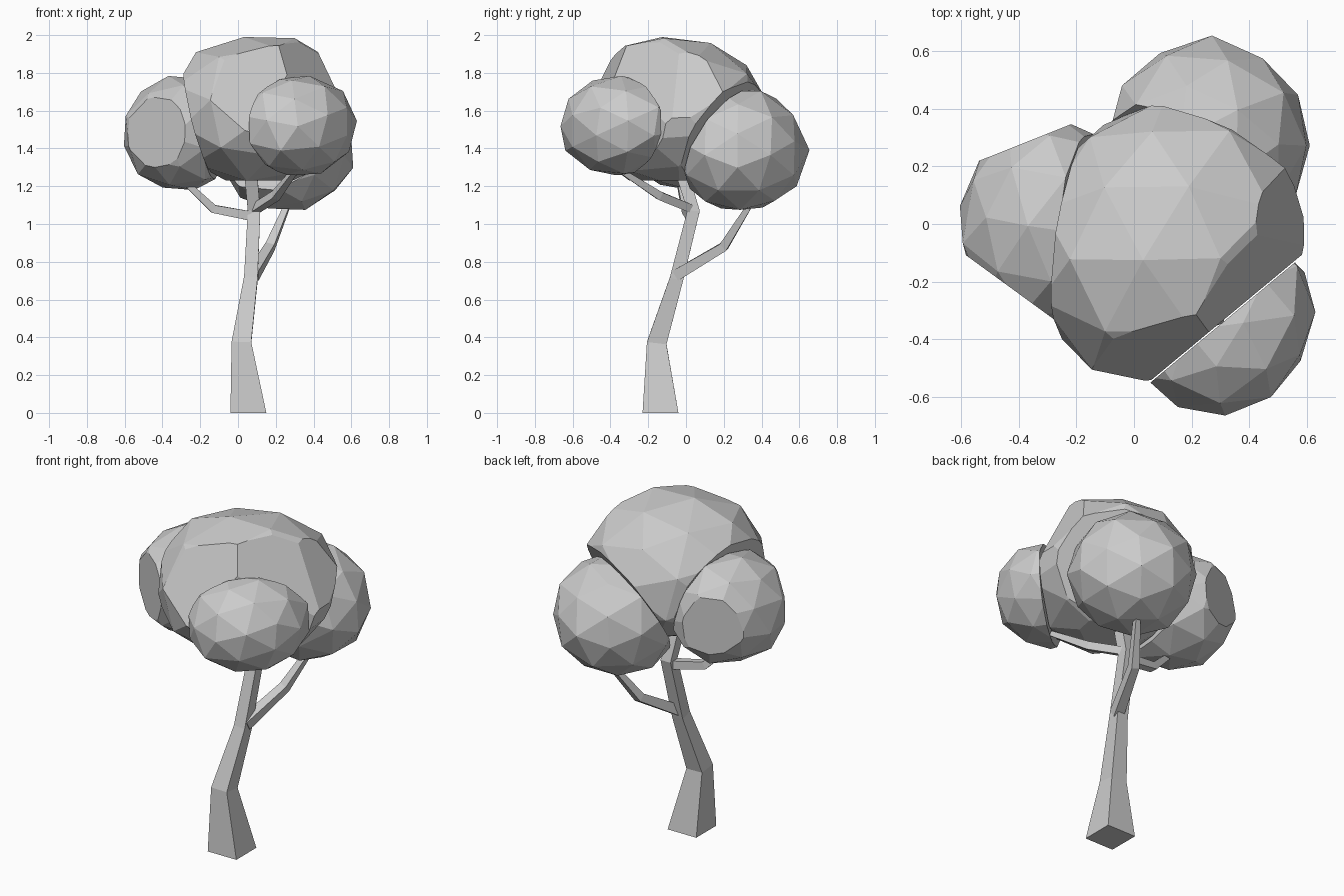
import bpy, bmesh, math, random
from mathutils import Vector, Matrix

random.seed(4)
cube = bpy.data.objects.get("Cube")
if cube:
    bpy.data.objects.remove(cube)

grey = bpy.data.materials.new("plain grey")
grey.use_nodes = True
colour = (0.6, 0.6, 0.6, 1)
grey.diffuse_color = colour
grey.node_tree.nodes["Principled BSDF"].inputs["Base Color"].default_value = colour


def finish(bm, name):
    bmesh.ops.recalc_face_normals(bm, faces=bm.faces[:])
    mesh = bpy.data.meshes.new(name)
    bm.to_mesh(mesh)
    bm.free()
    mesh.materials.append(grey)
    obj = bpy.data.objects.new(name, mesh)
    bpy.context.collection.objects.link(obj)
    return obj


def clump(name, centre, radii, heading, cuts):
    """Faceted leaf ball turned to a heading, trimmed flat by planes."""
    bm = bmesh.new()
    bmesh.ops.create_icosphere(bm, subdivisions=2, radius=1)
    spin = Matrix.Rotation(random.uniform(0, 3), 3, (0.3, 0.5, 1))
    turn = Matrix.Rotation(heading, 3, "Z")
    for v in bm.verts:
        p = spin @ v.co * random.uniform(0.98, 1.04)
        v.co = Vector(centre) + turn @ Vector(a * b for a, b in zip(p, radii))
    for point, normal in cuts:
        bmesh.ops.bisect_plane(bm, geom=bm.verts[:] + bm.edges[:] + bm.faces[:],
                               plane_co=point, plane_no=normal, clear_outer=True)
        bmesh.ops.holes_fill(bm, edges=[e for e in bm.edges if e.is_boundary])
    return finish(bm, name)


def limb(name, rings):
    """Four-sided tapering limb through (x, y, z, half width) rings."""
    bm = bmesh.new()
    loops = []
    points = [Vector(r[:3]) for r in rings]
    for i, ring in enumerate(rings):
        along = points[min(i + 1, len(points) - 1)] - points[max(i - 1, 0)]
        along.normalize()
        if i == 0 and name == "trunk":
            along = Vector((0, 0, 1))
        side = Vector((1, 0, 0)) if abs(along.x) < 0.7 else Vector((0, 1, 0))
        side = (side - along * side.dot(along)).normalized()
        other = along.cross(side)
        loops.append([bm.verts.new(points[i] + (side * a + other * b) * ring[3])
                      for a, b in ((-1, -1), (1, -1), (1, 1), (-1, 1))])
    for low, high in zip(loops, loops[1:]):
        for k in range(4):
            n = (k + 1) % 4
            bm.faces.new((low[k], low[n], high[n], high[k]))
    bm.faces.new(loops[0][::-1])
    bm.faces.new(loops[-1])
    return finish(bm, name)


# Trunk and branches
limb("trunk", [(0.055, -0.135, 0, 0.095), (0.018, -0.155, 0.37, 0.052),
               (0.068, -0.05, 0.71, 0.036), (0.085, 0.04, 1.07, 0.033),
               (0.065, -0.03, 1.3, 0.034)])
limb("back_branch", [(0.08, -0.05, 0.73, 0.03), (0.17, 0.2, 0.88, 0.024),
                     (0.27, 0.35, 1.12, 0.014)])
limb("left_branch", [(0.08, 0.03, 1.04, 0.025), (-0.13, 0, 1.08, 0.022),
                     (-0.31, -0.04, 1.25, 0.014)])
limb("front_branch", [(0.09, 0.03, 1.08, 0.022), (0.2, -0.14, 1.15, 0.022),
                      (0.3, -0.34, 1.28, 0.014)])

# Leaf clumps: each side clump shares a trimming plane with the crown.
# Radii run outward, across and up; further planes flatten broad facets.
sides = {
    "right_leaf_clump": ((-0.3, 0.01, 1.48), (0.31, 0.36, 0.31),
                         [((-0.2, 0, 1.54), (0.96, -0.12, 0.25)),
                          ((-0.43, -0.22, 1.5), (-0.59, -0.81, 0)),
                          ((-0.36, 0.29, 1.5), (-0.37, 0.93, 0))]),
    "back_leaf_clump": ((0.26, 0.29, 1.39), (0.35, 0.36, 0.33),
                        [((0.5, 0.1, 1.53), (-0.4, -0.75, 0.5))]),
    "front_leaf_clump": ((0.31, -0.35, 1.52), (0.3, 0.34, 0.275),
                         [((0.31, -0.34, 1.6), (-0.64, 0.77, 0))]),
}
# Broad facets of the crown: front shoulder, two side shoulders, underside
crown_cuts = [((-0.1, -0.42, 1.83), (0.16, -0.91, 0.4)),
              ((0.27, -0.27, 1.9), (0.91, -0.62, 0.5)),
              ((0.5, 0, 1.75), (0.9, 0, 0.43)),
              ((0, 0, 1.23), (0, 0, -1))]
for name, (centre, radii, cuts) in sides.items():
    point, normal = cuts[0]
    clump(name, centre, radii, math.atan2(normal[1], normal[0]), cuts)
    away = -Vector(normal).normalized()
    crown_cuts.append((Vector(point) - away * 0.005, away))
clump("crown", (0.12, -0.08, 1.6), (0.49, 0.5, 0.405), 0, crown_cuts)
